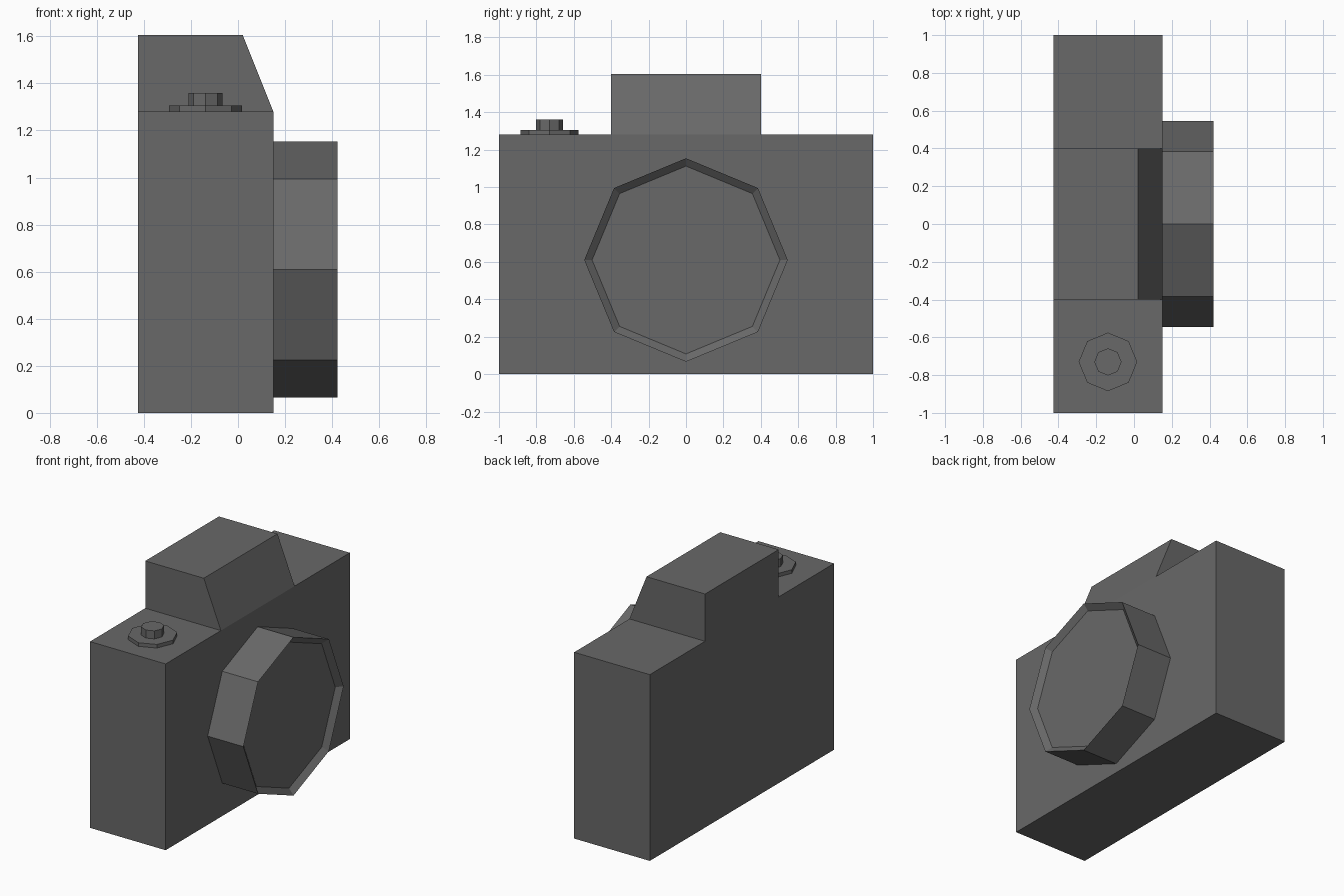
import bpy, bmesh, math
from mathutils import Matrix, Vector

if "Cube" in bpy.data.objects:
    bpy.data.objects.remove(bpy.data.objects["Cube"])

grey = bpy.data.materials.new("dark_grey")
grey.diffuse_color = (0.14, 0.14, 0.14, 1)
grey.use_nodes = True
grey.node_tree.nodes["Principled BSDF"].inputs["Base Color"].default_value = grey.diffuse_color


def finish(bm, name):
    bmesh.ops.recalc_face_normals(bm, faces=bm.faces[:])
    mesh = bpy.data.meshes.new(name)
    bm.to_mesh(mesh)
    bm.free()
    mesh.materials.append(grey)
    obj = bpy.data.objects.new(name, mesh)
    bpy.context.collection.objects.link(obj)
    return obj


def octagon_stack(name, rings, matrix):
    """Closed eight-sided solid from (radius, height) rings along local z."""
    bm = bmesh.new()
    loops = []
    for r, h in rings:
        loops.append([bm.verts.new(matrix @ Vector((r * math.cos(i * math.pi / 4),
                                                    r * math.sin(i * math.pi / 4), h)))
                      for i in range(8)])
    for a, b in zip(loops, loops[1:]):
        for i in range(8):
            j = (i + 1) % 8
            bm.faces.new((a[i], a[j], b[j], b[i]))
    bm.faces.new(loops[0][::-1])
    bm.faces.new(loops[-1])
    return finish(bm, name)


# Body with viewfinder hump: stepped outline extruded front to back
BACK, FRONT, DECK, TOP = -0.425, 0.15, 1.28, 1.605
outline = [(-1, 0), (1, 0), (1, DECK), (0.4, DECK),
           (0.4, TOP), (-0.4, TOP), (-0.4, DECK), (-1, DECK)]
bm = bmesh.new()
back = [bm.verts.new((BACK, y, z)) for y, z in outline]
front = [bm.verts.new((FRONT if z < TOP else 0.02, y, z)) for y, z in outline]
bm.faces.new(back)
for i in range(8):
    j = (i + 1) % 8
    bm.faces.new((back[i], back[j], front[j], front[i]))
bm.faces.new([front[i] for i in (0, 1, 2, 3, 6, 7)])  # flat front
bm.faces.new([front[i] for i in (3, 4, 5, 6)])        # sloped hump front
finish(bm, "camera_body")

# Lens barrel with a shallow dished front, pointing along +x
octagon_stack("lens", [(0.544, FRONT), (0.544, 0.422), (0.502, 0.388)],
              Matrix.Translation((0, 0, 0.61)) @ Matrix.Rotation(math.pi / 2, 4, 'Y'))

# Dial and shutter button on the top deck
octagon_stack("dial_and_button",
              [(0.155, DECK), (0.155, 1.305), (0.072, 1.305), (0.072, 1.36)],
              Matrix.Translation((-0.138, -0.73, 0)))
